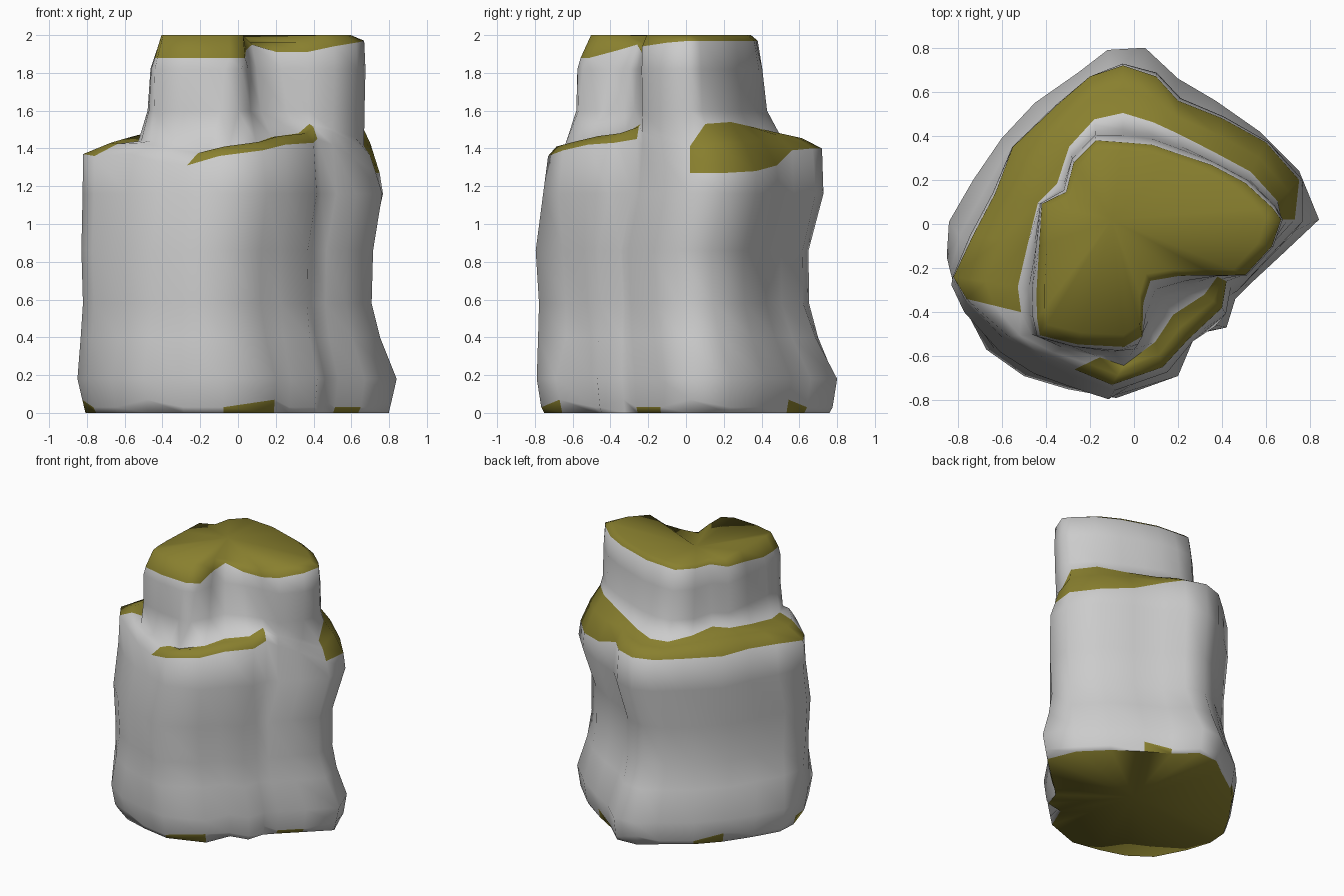
import bpy, bmesh

if "Cube" in bpy.data.objects:
    bpy.data.objects.remove(bpy.data.objects["Cube"])

# Plan outlines, matching columns, running clockwise from the left side
FOOT = [(-.85, -.15), (-.84, .01), (-.73, .2), (-.6, .39), (-.45, .55), (-.25, .69),
        (-.12, .79), (.05, .80), (.2, .66), (.37, .56), (.57, .42), (.75, .24),
        (.84, .02), (.67, -.14), (.53, -.27), (.46, -.34), (.42, -.47), (.28, -.5),
        (.2, -.69), (-.08, -.79), (-.3, -.75), (-.5, -.69), (-.67, -.57), (-.79, -.34)]
SHOULDER = [(-.82, -.24), (-.73, -.05), (-.63, .14), (-.55, .35), (-.35, .54), (-.2, .67),
            (-.05, .72), (.1, .67), (.2, .56), (.4, .48), (.6, .37), (.75, .2),
            (.73, .02), (.6, -.12), (.5, -.23), (.42, -.26), (.40, -.38), (.25, -.52),
            (.13, -.65), (-.1, -.73), (-.27, -.66), (-.42, -.6), (-.57, -.51), (-.76, -.34)]
CROWN = [(-.43, -.3), (-.42, -.1), (-.41, .09), (-.3, .14), (-.27, .27), (-.17, .37),
         (-.05, .36), (.08, .35), (.2, .31), (.35, .26), (.5, .18), (.62, .07),
         (.66, .02), (.62, -.1), (.5, -.23), (.36, -.23), (.2, -.23), (.07, -.25),
         (.04, -.35), (.04, -.5), (-.04, -.55), (-.25, -.54), (-.42, -.5), (-.43, -.42)]
N = len(FOOT)
# Ledge outer height, ledge inner height, inner blend and crown rim height
LEDGE_Z = [1.37, 1.39, 1.40, 1.40, 1.40, 1.40, 1.40, 1.40, 1.39, 1.31, 1.28, 1.27,
           1.27, 1.36, 1.42, 1.45, 1.43, 1.42, 1.39, 1.36, 1.31, 1.33, 1.37, 1.36]
NECK_Z = [1.44, 1.46, 1.49, 1.51, 1.49, 1.46, 1.46, 1.48, 1.50, 1.52, 1.54, 1.53,
          1.41, 1.46, 1.50, 1.53, 1.48, 1.46, 1.43, 1.41, 1.39, 1.42, 1.44, 1.44]
NECK_T = [.25, .2, .12, .2, .3, .35, .4, .35, .4, .3, .3, .25,
          .1, .1, .1, .3, .6, .6, .62, .62, .5, .4, .3, .25]
RIM_Z = [1.88, 1.92, 1.95, 1.96, 1.97, 1.97, 1.97, 1.97, 1.97, 1.97, 1.97, 1.97,
         1.97, 1.96, 1.94, 1.91, 1.91, 1.95, 1.92, 1.88, 1.88, 1.88, 1.88, 1.88]
GREY_GAPS = {12, 13, 14, 20, 21, 22}            # columns where the ledge is bare


def at(v, i):
    return v[i] if isinstance(v, list) else v


def ring(a, b, t, z, s=1.0, dx=0.0, dy=0.0, c=(0, 0)):
    """Blend outline a towards b, scale about c, shift; t and z may vary by column."""
    out = []
    for i in range(N):
        x = a[i][0] + (b[i][0] - a[i][0]) * at(t, i)
        y = a[i][1] + (b[i][1] - a[i][1]) * at(t, i)
        out.append([c[0] + (x - c[0]) * s + dx, c[1] + (y - c[1]) * s + dy, at(z, i)])
    return out


def partial(k):
    return [t * k for t in NECK_T]


foot_lift = [.03 + .04 * (i % 3 == 0) for i in range(N)]
top_z = [1.96 if 15 <= i <= 17 else 2.0 for i in range(N)]
mid_t = [(1 + t) / 2 for t in NECK_T]
mid_z = [(a + b) / 2 + .025 for a, b in zip(LEDGE_Z, NECK_Z)]

rings = [
    ring(FOOT, SHOULDER, 0, 0.0, .95),                       # base edge
    ring(FOOT, SHOULDER, 0, foot_lift, .97),
    ring(FOOT, SHOULDER, 0, .18),                            # flared foot
    ring(FOOT, SHOULDER, .4, .4, .97, -.02, -.04),
    ring(FOOT, SHOULDER, .7, .58, .96, -.025, -.06),         # waist
    ring(FOOT, SHOULDER, .7, .86, .97, -.025, -.07),
    ring(FOOT, SHOULDER, .85, 1.16, 1.01, .01, -.01),
    ring(FOOT, SHOULDER, 1, LEDGE_Z),                        # ledge outer edge
    ring(CROWN, SHOULDER, mid_t, mid_z),                     # ledge crest
    ring(CROWN, SHOULDER, NECK_T, NECK_Z),                   # ledge inner edge
    ring(CROWN, SHOULDER, partial(.45), 1.6, 1.01),
    ring(CROWN, SHOULDER, partial(.25), 1.82, 1.02),
    ring(CROWN, SHOULDER, .02, RIM_Z, 1.01),                 # crown rim
    ring(CROWN, SHOULDER, 0, top_z, .92, c=(-.12, .04)),     # crown top
]
# Shallow upright groove down the front
for k in (3, 4, 5):
    rings[k][18][1] += .06
    rings[k][17][1] += .03

bm = bmesh.new()
loops = [[bm.verts.new(p) for p in r] for r in rings]
for k in range(len(loops) - 1):
    lo, hi = loops[k], loops[k + 1]
    for i in range(N):
        j = (i + 1) % N
        f = bm.faces.new((lo[i], lo[j], hi[j], hi[i]))
        mossy = (k in (7, 8) and i not in GREY_GAPS) or k == 12 or (k == 0 and i % 5 == 3)
        f.material_index = 1 if mossy else 0
# Fan caps at base and crown
for loop, centre in ((loops[0], (0, 0, 0)), (loops[-1], (-.1, .02, 1.99))):
    hub = bm.verts.new(centre)
    for i in range(N):
        bm.faces.new((hub, loop[i], loop[(i + 1) % N])).material_index = 1
bmesh.ops.recalc_face_normals(bm, faces=bm.faces[:])

mesh = bpy.data.meshes.new("stepped_rock")
bm.to_mesh(mesh)
bm.free()
rock = bpy.data.objects.new("stepped_rock", mesh)
bpy.context.collection.objects.link(rock)

for name, colour in (("stone", (.52, .52, .52, 1)), ("moss", (.25, .215, .028, 1))):
    mat = bpy.data.materials.new(name)
    mat.diffuse_color = colour
    mat.use_nodes = True
    mat.node_tree.nodes["Principled BSDF"].inputs["Base Color"].default_value = mat.diffuse_color
    mesh.materials.append(mat)

bpy.context.view_layer.objects.active = rock
rock.select_set(True)
bpy.ops.object.shade_smooth_by_angle(angle=1.3)
